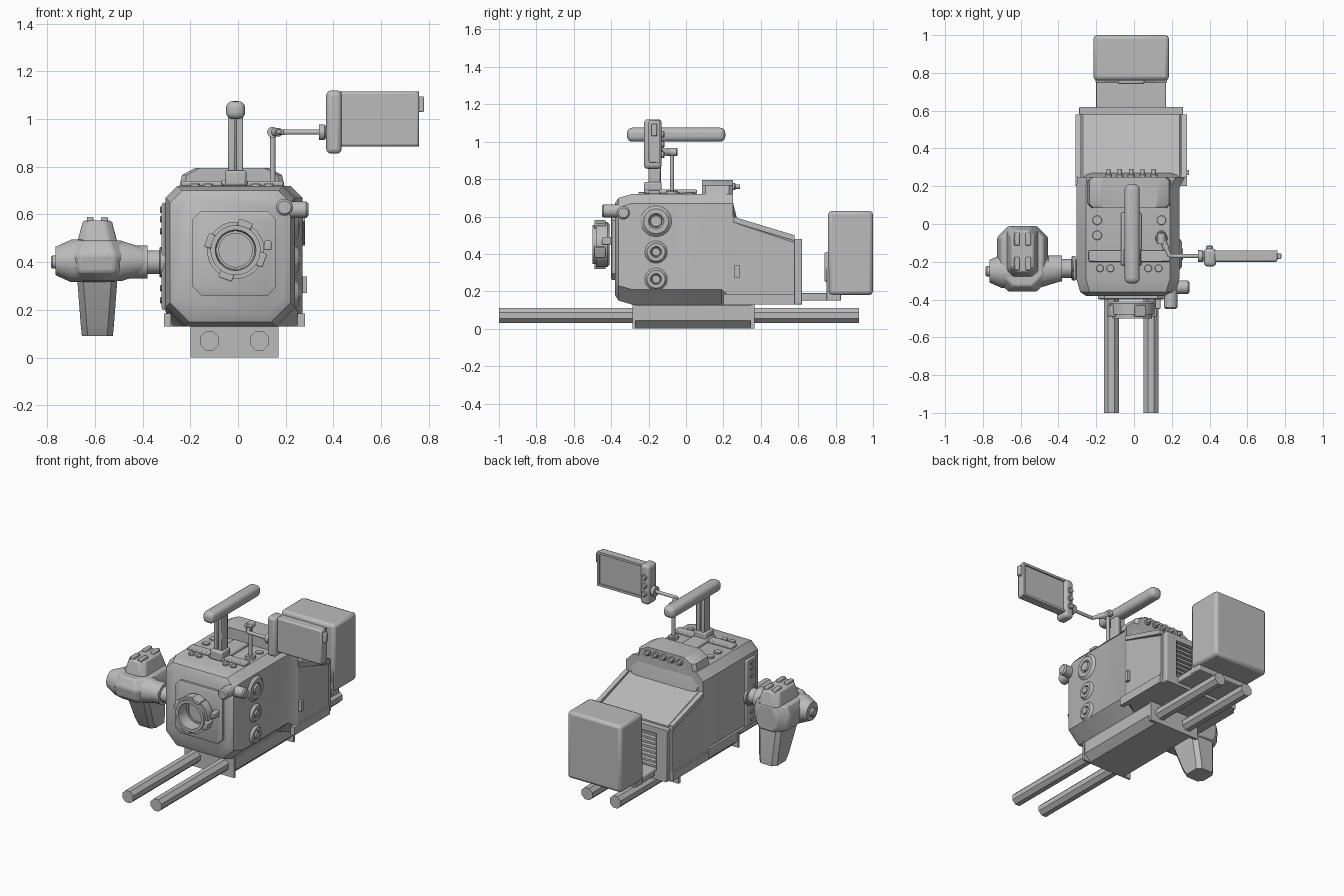
import bpy, bmesh, math
from mathutils import Vector, Matrix

if "Cube" in bpy.data.objects:
    bpy.data.objects.remove(bpy.data.objects["Cube"])

grey = bpy.data.materials.new("plain grey")
grey.use_nodes = True
grey.diffuse_color = (.5, .5, .5, 1)
grey.node_tree.nodes["Principled BSDF"].inputs["Base Color"].default_value = grey.diffuse_color

# Shared positions: centre line, underside, deck and the ends of the body
middle, belly, deck = -.015, .13, .72
front, waist, shoulder, tail = -.38, .19, .25, .58
lens_x, lens_z = -.01, .45
RIGHTWARD, FORWARD, BACKWARD, LEFTWARD, UPWARD = (-1, 0, 0), (0, -1, 0), (0, 1, 0), (1, 0, 0), (0, 0, 1)


def finish(name, bm, bevel=0, segments=2):
    bmesh.ops.recalc_face_normals(bm, faces=bm.faces)
    mesh = bpy.data.meshes.new(name)
    bm.to_mesh(mesh)
    bm.free()
    mesh.materials.append(grey)
    part = bpy.data.objects.new(name, mesh)
    bpy.context.collection.objects.link(part)
    if bevel:
        modifier = part.modifiers.new("Bevel", 'BEVEL')
        modifier.width, modifier.segments, modifier.limit_method = bevel, segments, 'ANGLE'
    bpy.ops.object.select_all(action='DESELECT')
    part.select_set(True)
    bpy.context.view_layer.objects.active = part
    bpy.ops.object.shade_smooth_by_angle(angle=math.radians(32))
    return part


def about(centre, half):
    return centre - half, centre + half


def box(name, across, along, up, bevel=0, segments=2):
    """Block between limits in x (across), y (along) and z (up)."""
    limits = (across, along, up)
    size = [high - low for low, high in limits]
    centre = [(low + high) / 2 for low, high in limits]
    bm = bmesh.new()
    bmesh.ops.create_cube(bm, size=1, matrix=Matrix.Translation(centre) @ Matrix.Diagonal((*size, 1)))
    return finish(name, bm, bevel, segments)


def loft(name, rings, bevel=0):
    bm = bmesh.new()
    loops = [[bm.verts.new(point) for point in ring] for ring in rings]
    count = len(loops[0])
    for one, two in zip(loops, loops[1:]):
        for i in range(count):
            j = (i + 1) % count
            bm.faces.new((one[i], one[j], two[j], two[i]))
    bm.faces.new(loops[0])
    bm.faces.new(loops[-1])
    return finish(name, bm, bevel)


def cut_corners(across, up, top, low):
    """Rectangle outline with its corners cut off."""
    (left, right), (bottom, height) = across, up
    return [(left + low, bottom), (right - low, bottom), (right, bottom + low), (right, height - top),
            (right - top, height), (left + top, height), (left, height - top), (left, bottom + low)]


def upright(y, across, up, top, low, inset=0):
    across = across[0] + inset, across[1] - inset
    up = up[0] + inset, up[1] - inset
    return [(x, y, z) for x, z in cut_corners(across, up, top, low)]


def level(z, across, along, cut):
    return [(x, y, z) for x, y in cut_corners(across, along, cut, cut)]


def lathe(name, start, axis, profile, sides=24):
    """Closed solid from (radius, distance) pairs along an axis."""
    turn = Vector(UPWARD).rotation_difference(Vector(axis)).to_matrix()
    angles = [math.tau * (i + .5) / sides for i in range(sides)]
    return loft(name, [[Vector(start) + turn @ Vector((radius * math.cos(a), radius * math.sin(a), reach))
                        for a in angles] for radius, reach in profile])


def rod(name, start, end, radius, sides=12):
    axis = Vector(end) - Vector(start)
    return lathe(name, start, axis, [(radius, 0), (radius, axis.length)], sides)


def knob(name, start, axis, radius, length, sides=16):
    """Short cylinder with a chamfered end."""
    chamfer = min(radius, length) / 4
    profile = [(radius, 0), (radius, length - chamfer), (radius - chamfer, length)]
    return lathe(name, start, axis, profile, sides)


# Main body: rounded front, straight sides, then a flare to the wider rear
body_sides, rear_sides, height = (-.305, .24), (-.3, .27), (belly, deck)
loft("camera_body", [upright(front + depth, body_sides, height, top=.05, low=.08, inset=inset)
                     for depth, inset in ((0, .05), (.02, .02), (.09, 0), (waist - front, 0))]
     + [upright(shoulder, rear_sides, height, top=.05, low=.03)])
loft("rear_body", [upright(y, rear_sides, (belly, roof), top=.03, low=.01)
                   for y, roof in ((shoulder, .6), (tail, .49))])
loft("rear_shoulder", [upright(shoulder - .01, about(middle, .26), (.5, deck), top=.06, low=.01),
                       upright(shoulder + .02, about(middle, .23), (.5, .6), top=.03, low=.01)])
for side in (-1, 1):
    edge = about(middle + side * .28, .015)
    loft("slope_rail", [[(edge[0], y, z - .03), (edge[1], y, z - .03), (edge[1], y, z), (edge[0], y, z)]
                        for y, z in ((shoulder, .6), (tail, .5))])
    box("lower_sill", across=edge, along=(.2, tail), up=(belly, .185))
box("side_port", across=(.27, .29), along=(.26, .285), up=(.27, .34))

# Rear frame with louvres
for side in (-1, 1):
    box("rear_frame_post", across=about(middle + side * .235, .04), along=(tail, .62), up=(belly, .48), bevel=.005)
for rail in ((belly, .19), (.44, .48)):
    box("rear_frame_rail", across=about(middle, .27), along=(tail, .62), up=rail)
for i in range(8):
    box("louvre", across=about(middle, .2), along=(tail, .61), up=about(.21 + i * .03, .007))

# Battery and bracket
box("battery", across=about(middle, .2), along=(.76, 1), up=(.18, .63), bevel=.02)
box("bracket_floor", across=about(middle, .185), along=(.6, .83), up=(.15, .19), bevel=.005)
box("bracket_back", across=about(middle, .19), along=(.75, .83), up=(.15, .32), bevel=.005)
box("battery_clip", across=about(middle, .07), along=(.74, .77), up=(.25, .41), bevel=.01)

# Base block with a tapered underside between two end plates, and its rods
base_sides, base_height = about(middle, .18), (0, belly)
loft("base_block", [upright(y, base_sides, base_height, top=.005, low=.045) for y in (-.28, .36)])
for plate in ((-.285, -.27), (.345, .365)):
    box("base_end_plate", across=about(middle, .185), along=plate, up=base_height)
for x in about(middle, .105):
    rod("support_rod", (x, -1, .07), (x, .925, .07), radius=.043, sides=8)

# Lens mount
loft("lens_plate", [upright(front + depth, about(middle, .175), (.26, .615), top=.035, low=.035, inset=inset)
                    for depth, inset in ((.02, 0), (-.015, 0), (-.02, .01))])
lathe("lens_ring", (lens_x, front, lens_z), FORWARD,
      [(.11, .03), (.12, .04), (.12, .1), (.105, .1), (.105, .12),
       (.085, .12), (.08, .04), (.07, .04), (.07, .03)], sides=32)
for turn in range(4):
    lug = box("lens_lug", across=about(0, .03), along=(-.49, -.43), up=(.1, .13), bevel=.005)
    spin = Matrix.Rotation(math.radians(20 + 90 * turn), 4, 'Y')
    lug.matrix_world = Matrix.Translation((lens_x, 0, lens_z)) @ spin
box("lens_release", across=(.11, .14), along=(-.45, front), up=about(lens_z + .02, .02), bevel=.005)

# Dials, knobs and deck buttons
for z, radius in ((.575, .083), (.41, .06), (.265, .06)):
    lathe("side_dial", (body_sides[1], -.16, z), LEFTWARD,
          [(radius, 0), (radius * .8, .015), (radius * .5, .015), (radius * .4, .005), (radius * .35, .02)])
knob("front_knob", (.195, -.35, .63), FORWARD, radius=.036, length=.1)
knob("corner_knob", (.215, -.335, .62), LEFTWARD, radius=.036, length=.08)
for side in (-1, 1):
    for offset, y, radius in ((.17, .02, .025), (.17, -.06, .025), (.155, -.235, .02), (.1, -.235, .02)):
        knob("top_button", (middle - .01 + side * offset, y, deck), UPWARD, radius, length=.01)

# Deck plates and connector block
box("top_cross_plate", across=about(middle - .01, .215), along=(-.2, -.14), up=(deck, deck + .02), bevel=.005)
box("top_rail", across=about(middle, .055), along=(-.22, .06), up=(deck, deck + .025), bevel=.01)
loft("connector_block", [level(deck + rise, about(middle - .01, half), (.085, shoulder), cut=.02)
                         for rise, half in ((0, .22), (.045, .21), (.075, .155))])
for i in range(5):
    socket = Vector((middle + (i - 2) * .06, shoulder - .01, deck + .04))
    knob("connector", socket, BACKWARD, radius=.02, length=.025, sides=12)
    rod("connector_pin", socket, socket + Vector(BACKWARD) * .05, radius=.012)

# Carry handle
box("handle_foot", across=about(lens_x, .045), along=(-.225, -.13), up=(deck, .785), bevel=.01)
for x in about(lens_x, .017):
    box("handle_post", across=about(x, .014), along=(-.2, -.135), up=(.77, 1.02), bevel=.005)
box("handle_web", across=about(lens_x, .02), along=(-.19, -.145), up=(.77, 1.01))
box("handle_grip", across=about(lens_x, .04), along=(-.315, .21), up=(1, 1.075), bevel=.028, segments=4)

# Monitor arm
post_foot, post_top = Vector((.145, -.075, deck)), Vector((.145, -.075, .945))
elbow, wrist = Vector((.19, -.17, .945)), Vector((.37, -.17, .945))
rod("arm_post", post_foot, post_top, radius=.012)
knob("arm_post_foot", post_foot, UPWARD, radius=.032, length=.02)
knob("arm_joint", post_top - Vector(BACKWARD) * .03, BACKWARD, radius=.023, length=.06)
rod("arm_knuckle", post_top, post_top.lerp(elbow, .6), radius=.018)
rod("arm_link", post_top, elbow, radius=.012)
rod("arm_bar", elbow, wrist, radius=.011)
knob("arm_collar", wrist - Vector(LEFTWARD) * .03, LEFTWARD, radius=.033, length=.03)

# Monitor, with the screen facing backwards inside a raised rim
screen_width, screen_height, rim_depth = (.425, .76), (.885, 1.115), (-.16, -.14)
box("monitor_frame", across=(.37, .435), along=(-.225, -.13), up=(.855, 1.12), bevel=.02, segments=3)
box("monitor_panel", across=screen_width, along=(-.2, -.15), up=screen_height, bevel=.01)
for z in screen_height:
    inner = z + (.015 if z < 1 else -.015)
    box("screen_rim", across=screen_width, along=rim_depth, up=sorted((z, inner)))
box("screen_rim_end", across=(.745, .76), along=rim_depth, up=screen_height)
box("monitor_tab", across=(.755, .78), along=(-.185, -.155), up=(1.03, 1.095), bevel=.005)
for i in range(3):
    knob("monitor_button", (.4, -.135, .93 + i * .055), BACKWARD, radius=.018, length=.02)

# Side grip: mount, arm and barrel
box("grip_mount_plate", across=(-.32, -.3), along=(-.295, -.185), up=(.2, .65), bevel=.01)
for z in (.24, .29, .53, .58, .62):
    knob("mount_button", (-.315, -.24, z), RIGHTWARD, radius=.014, length=.012)
rod("grip_arm", (-.31, -.235, .4), (-.4, -.235, .4), radius=.05, sides=24)
for x, radius, length in ((-.31, .065, .02), (-.38, .07, .09)):
    knob("grip_collar", (x, -.235, .4), RIGHTWARD, radius, length, sides=24)
lathe("grip_barrel", (-.39, -.25, .405), RIGHTWARD,
      [(.055, 0), (.085, .1), (.09, .2), (.09, .31), (.06, .375)])
knob("grip_end_knob", (-.76, -.25, .4), RIGHTWARD, radius=.028, length=.025)

# Side grip: hand pod, leaning handle and button cap
grip_x = -.59
loft("grip_pod", [level(z, about(grip_x, half), (start, -.01), cut=.06)
                  for z, half, start in ((.32, .11, -.3), (.36, .13, -.35), (.43, .135, -.36), (.49, .11, -.33))],
     bevel=.01)
loft("grip_handle", [level(z, about(grip_x, half), along, cut=.025)
                     for z, half, along in ((.09, .065, (-.15, -.01)), (.14, .07, (-.18, -.01)),
                                            (.34, .085, (-.26, -.03)))])
loft("grip_cap", [level(z, about(grip_x, half), about(-.145, half + .05), cut=.03)
                  for z, half in ((.48, .085), (.575, .06))], bevel=.01)
for x in about(grip_x, .03):
    for y in about(-.145, .065):
        box("grip_button", across=about(x, .014), along=about(y, .035), up=(.56, .59), bevel=.005)
